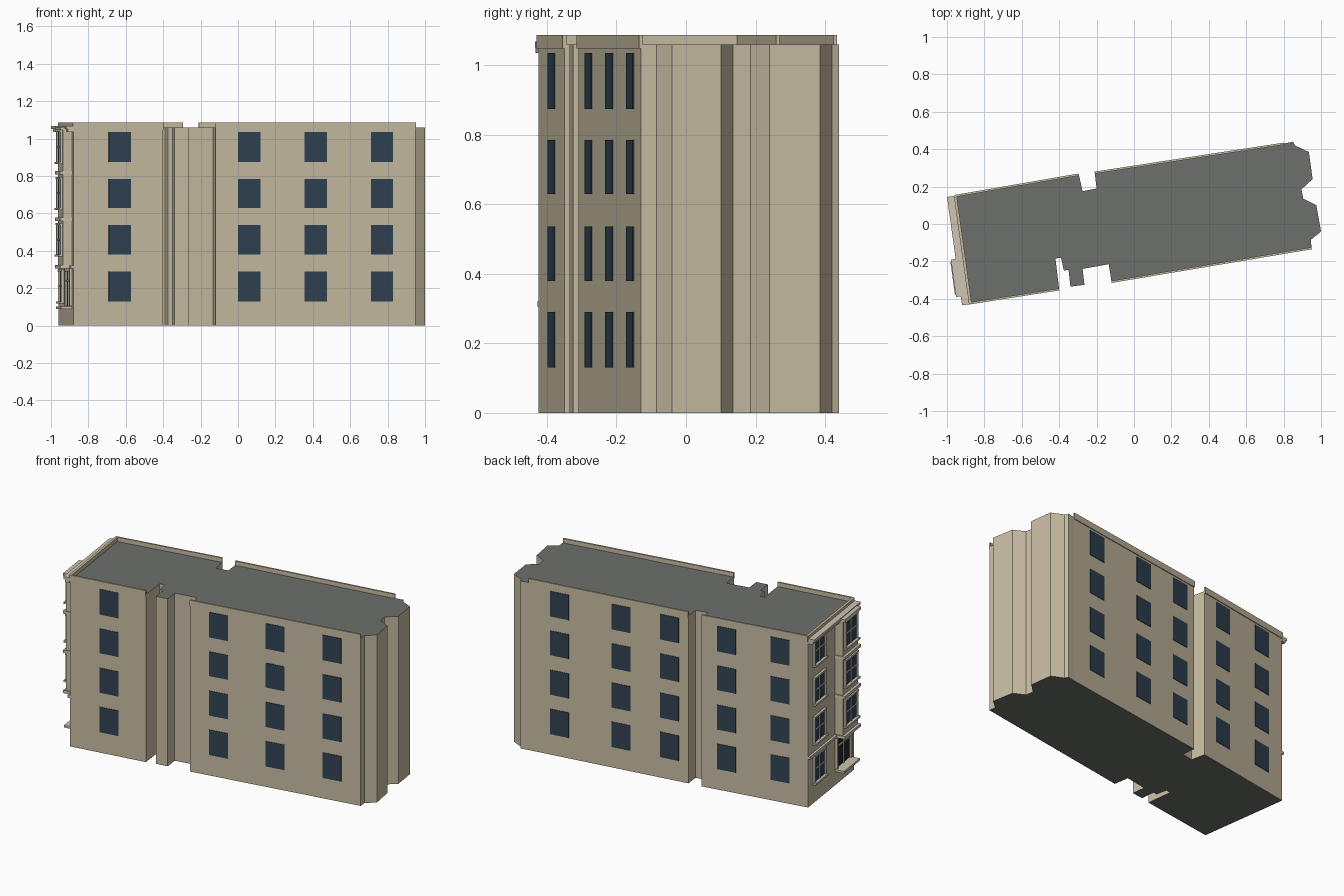
import bpy, bmesh
from mathutils import Vector

if "Cube" in bpy.data.objects:
    bpy.data.objects.remove(bpy.data.objects["Cube"])

def material(name, rgb):
    m = bpy.data.materials.new(name)
    m.diffuse_color = (*rgb, 1)
    m.use_nodes = True
    m.node_tree.nodes["Principled BSDF"].inputs["Base Color"].default_value = m.diffuse_color
    return m

WALL = material("stone", (0.58, 0.51, 0.37))
TRIM = material("pale_stone", (0.62, 0.56, 0.45))
ROOF = material("roofing", (0.15, 0.16, 0.15))
GLASS = material("glass", (0.03, 0.055, 0.085))
DARK = material("dark_opening", (0.015, 0.02, 0.025))

def finish(name, bm, *mats):
    bmesh.ops.recalc_face_normals(bm, faces=bm.faces)
    me = bpy.data.meshes.new(name)
    bm.to_mesh(me)
    bm.free()
    for m in mats:
        me.materials.append(m)
    ob = bpy.data.objects.new(name, me)
    bpy.context.collection.objects.link(ob)
    return ob

class Wall:
    """Wall frame: u runs from a to b, d points outward (right of a->b)."""
    def __init__(self, a, b):
        self.a, self.b = Vector(a), Vector(b)
        self.len = (self.b - self.a).length
        self.u = (self.b - self.a).normalized()
        self.n = Vector((self.u.y, -self.u.x))

    def boxes(self, name, mat, specs):
        bm = bmesh.new()
        for u0, u1, d0, d1, z0, z1 in specs:
            ring = [self.a + self.u * u + self.n * d
                    for u, d in ((u0, d0), (u1, d0), (u1, d1), (u0, d1))]
            lo = [bm.verts.new((p.x, p.y, z0)) for p in ring]
            hi = [bm.verts.new((p.x, p.y, z1)) for p in ring]
            bm.faces.new(lo[::-1])
            bm.faces.new(hi)
            for i in range(4):
                j = (i + 1) % 4
                bm.faces.new((lo[i], lo[j], hi[j], hi[i]))
        return finish(name, bm, mat)

# Main block: footprint counter-clockwise from the street front corner
foot = [(-.88, -.425), (-.40, -.35), (-.42, -.185), (-.39, -.18), (-.375, -.25),
        (-.35, -.245), (-.34, -.335), (-.265, -.325), (-.275, -.24), (-.135, -.215),
        (-.12, -.31), (.95, -.13), (.945, -.085), (1.0, -.04), (.975, .10),
        (.905, .135), (.895, .185), (.955, .24), (.935, .385), (.86, .42),
        (.85, .44), (.80, .43), (-.21, .275), (-.20, .19), (-.275, .175),
        (-.295, .265), (-.96, .15)]
ROOF_Z = 1.06
bm = bmesh.new()
lo = [bm.verts.new((x, y, 0)) for x, y in foot]
hi = [bm.verts.new((x, y, ROOF_Z)) for x, y in foot]
for cap in (bm.faces.new(lo[::-1]), bm.faces.new(hi)):
    cap.material_index = 1
for i in range(len(foot)):
    j = (i + 1) % len(foot)
    bm.faces.new((lo[i], lo[j], hi[j], hi[i]))
finish("building_block", bm, WALL, ROOF)

# Side walls: parapets and flat windows, centres given by x
FLOORS = [(.13, .29), (.38, .537), (.63, .785), (.875, 1.035)]
sides = {"front_left": (foot[0], foot[1], [-.632]),
         "front_right": (foot[10], foot[11], [.06, .415, .77]),
         "back_right": (foot[21], foot[22], [.605, .215, -.09]),
         "back_left": (foot[25], foot[26], [-.45, -.785])}
for name, (a, b, centres) in sides.items():
    w = Wall(a, b)
    w.boxes(name + "_parapet", WALL, [(0, w.len, -.006, .005, 1.048, 1.087)])
    specs = []
    for x in centres:
        u = (x - a[0]) / w.u.x
        specs += [(u - .06, u + .06, -.004, .003, z0, z1) for z0, z1 in FLOORS]
    w.boxes(name + "_windows", GLASS, specs)

# Street facade: u = 0 at the back corner, rising towards the front corner
street = Wall(foot[26], foot[0])
L = street.len
street.boxes("street_parapet", WALL, [(0, L, -.012, .003, 1.048, 1.087)])
street.boxes("street_cornice", TRIM, [(0, L + .004, 0, .03, 1.035, 1.052),
                                      (0, L + .004, 0, .04, 1.052, 1.068)])
street.boxes("string_course", TRIM, [(0, L, 0, .014, .305, .322)])

def sash_window(name, w, u0, u1, z0, z1, d):
    """Framed window with cross bars and a sill."""
    t, um, zm = .011, (u0 + u1) / 2, (z0 + z1) / 2
    w.boxes(name + "_glass", GLASS, [(u0, u1, d - .004, d + .003, z0, z1)])
    w.boxes(name + "_frame", TRIM, [
        (u0 - t, u0, d, d + .012, z0, z1), (u1, u1 + t, d, d + .012, z0, z1),
        (u0 - t, u1 + t, d, d + .014, z1, z1 + t),
        (um - .004, um + .004, d, d + .008, z0, z1),
        (u0, u1, d, d + .008, zm - .004, zm + .004),
        (u0 - 1.6 * t, u1 + 1.6 * t, d, d + .02, z0 - t, z0)])

# Bay over the entrance, one box per upper floor with ledges
BAY0, BAY1, BAY_D = L - .24, L - .05, .05
street.boxes("bay", WALL, [(BAY0, BAY1, -.01, BAY_D, .32, 1.05)])
street.boxes("bay_ledges", TRIM, [(BAY0 - .006, BAY1 + .006, 0, BAY_D + .016, z, z + .018)
                                  for z in (.305, .56, .808, 1.045)])
for i, (z0, z1) in enumerate(FLOORS):
    sash_window(f"street_window_{i}", street, .075, .20, z0, z1, 0)
    if i:
        sash_window(f"bay_window_{i}", street, BAY0 + .025, BAY1 - .025, z0, z1, BAY_D)

# Ground-floor opening under the bay, with frame and projecting slab
street.boxes("entrance_opening", DARK, [(BAY0 + .015, BAY1 - .015, -.004, .003, .105, .3)])
c = (BAY0 + BAY1) / 2
street.boxes("entrance_frame", TRIM, [
    (BAY0, BAY0 + .015, 0, .014, .105, .305), (BAY1 - .015, BAY1, 0, .014, .105, .305),
    (BAY0, BAY1, 0, .014, .29, .305), (c - .005, c + .005, 0, .01, .105, .29),
    (BAY0, BAY1, 0, .01, .235, .243)])
street.boxes("entrance_slab", TRIM, [(BAY0 - .005, BAY1 + .005, 0, .06, .088, .102)])
